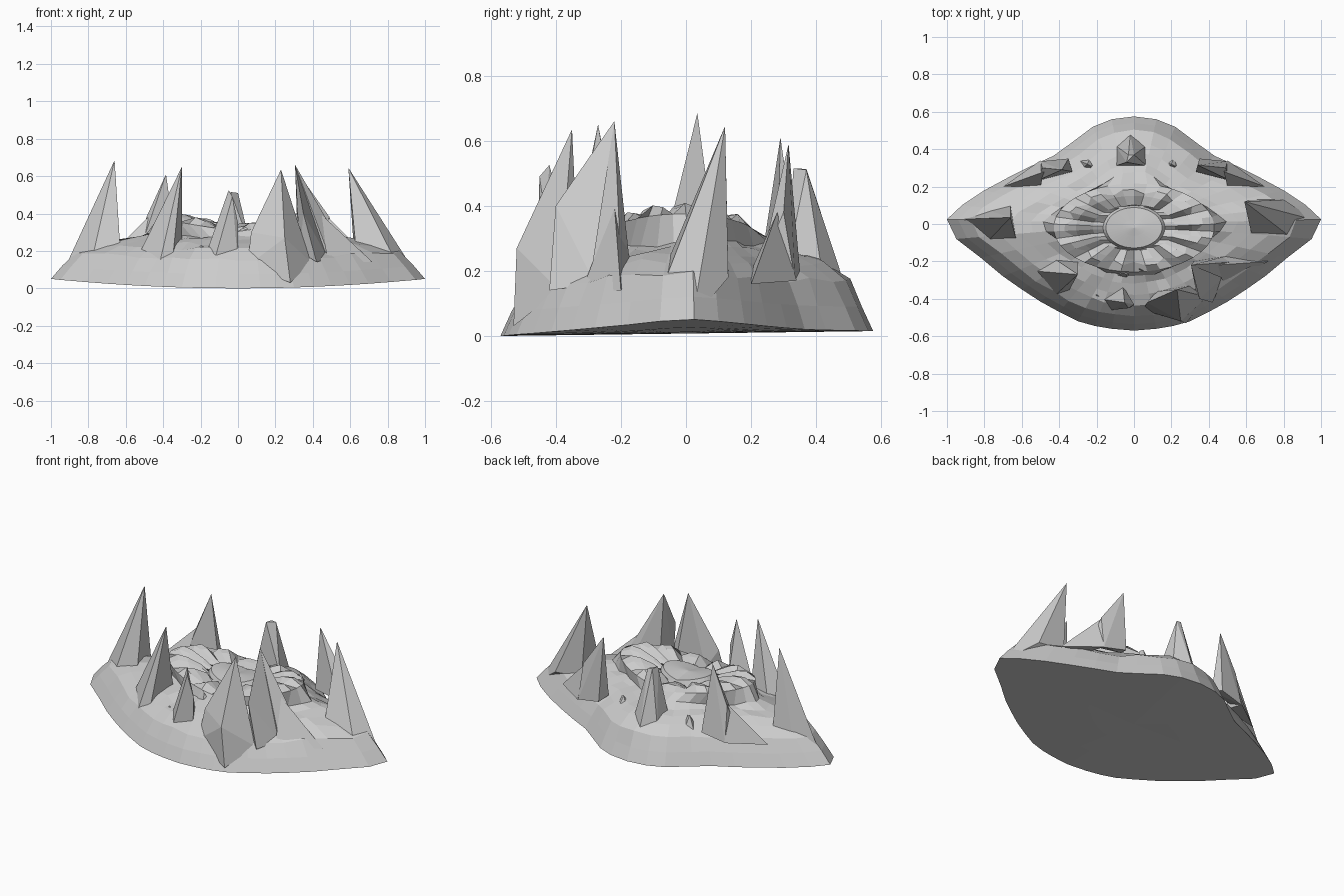
import bpy, bmesh, math, random

if "Cube" in bpy.data.objects:
    bpy.data.objects.remove(bpy.data.objects["Cube"])

random.seed(4)
grey = bpy.data.materials.new("rock grey")
grey.diffuse_color = (0.6, 0.6, 0.6, 1)
grey.use_nodes = True
grey.node_tree.nodes["Principled BSDF"].inputs["Base Color"].default_value = grey.diffuse_color


def finish(bm, name):
    bmesh.ops.recalc_face_normals(bm, faces=bm.faces)
    mesh = bpy.data.meshes.new(name)
    bm.to_mesh(mesh)
    bm.free()
    mesh.materials.append(grey)
    obj = bpy.data.objects.new(name, mesh)
    bpy.context.collection.objects.link(obj)


# Lens shaped outline, right half from front to back, then mirrored
half = [(0, -.57), (.12, -.56), (.21, -.545), (.3, -.52), (.4, -.47), (.5, -.415), (.6, -.35),
        (.7, -.28), (.82, -.18), (.95, -.08), (1, .025), (.92, .1), (.8, .18), (.67, .25),
        (.55, .31), (.43, .365), (.34, .43), (.22, .52), (.12, .56), (0, .575)]
outline = half + [(-x, y) for x, y in reversed(half[1:-1])]


def underside(x, y):
    return .043 * x * x + .015 * (y + .575) / 1.15


# Height above the underside for each scale of the outline
rings = [(1, 0), (.94, .075), (.87, .155), (.76, .205), (.66, .235), (.56, .25), (.49, .27),
         (.43, .3), (.37, .33), (.31, .325), (.22, .31), (.165, .295), (.15, .32), (.06, .33)]

# Ground rising to a petalled crater in the middle
bm = bmesh.new()
n = len(outline)
loops = []
for t, h in rings:
    loop = []
    for i, (ox, oy) in enumerate(outline):
        s, z = t, h
        if t < .45:                          # rounder crater, higher at its two sides
            a = -math.pi / 2 + math.tau * i / n
            if .2 < t < .4:                  # notches between the petals
                s *= (.9, 1, 1.01)[i % 3] if t > .35 else 1
                z += (-.03, .005, -.005)[i % 3]
            z += .06 * abs(math.cos(a)) * min(1, t / .3)
            x, y = s * math.cos(a), s * math.sin(a) * (.55 if t > .2 else .72) - .02
        else:
            if t < .9:
                s += random.uniform(-.01, .01)
                z += random.uniform(-.01, .01)
            x, y = ox * s, oy * s
        loop.append(bm.verts.new((x, y, z + underside(x, y))))
    loops.append(loop)
for t in (.66, .33):                         # curved underside
    loops.insert(0, [bm.verts.new((x * t, y * t, underside(x * t, y * t))) for x, y in outline])
for a, b in zip(loops, loops[1:]):
    for i in range(n):
        j = (i + 1) % n
        bm.faces.new((a[i], a[j], b[j], b[i]))
for loop, c in ((loops[0], (0, 0, .0075)), (loops[-1], (0, -.02, .345))):
    c = bm.verts.new(c)
    for i in range(n):
        bm.faces.new((loop[i], loop[(i + 1) % n], c))
finish(bm, "crater_ground")


def shard(name, *points):
    """Faceted rock through the given corner points."""
    bm = bmesh.new()
    verts = [bm.verts.new(p) for p in points]
    bmesh.ops.convex_hull(bm, input=verts)
    loose = [v for v in bm.verts if not v.link_faces]
    bmesh.ops.delete(bm, geom=loose, context='VERTS')
    finish(bm, name)


# Tall spikes, first point is the tip
shard("left_spike", (-.66, .035, .685), (-.93, .025, .1), (-.77, .07, .2), (-.66, .1, .2),
      (-.63, -.08, .22), (-.77, -.08, .2), (-.77, .02, .25))
shard("right_spike", (.59, .12, .645), (.97, .02, .05), (.8, .13, .18), (.62, .13, .2),
      (.63, -.06, .22), (.85, -.08, .13))
shard("front_left_spike", (-.3, -.27, .65), (-.55, -.25, .14), (-.42, -.38, .13),
      (-.35, -.36, .15), (-.3, -.2, .24), (-.42, -.19, .23))
tip = (.305, -.22, .66)
shard("front_right_spike", tip, (.42, -.42, .14), (.35, -.4, .4), (.33, -.35, .2),
      (.32, -.2, .24), (.48, -.28, .16))
shard("front_right_spike_back", tip, (.56, -.2, .22), (.5, -.3, .14), (.32, -.2, .24),
      (.5, -.17, .2))
shard("front_right_spike_foot", (.44, -.22, .4), (.72, -.2, .14), (.48, -.32, .14),
      (.5, -.16, .2))
shard("front_spike", (.23, -.35, .635), (.25, -.52, .27), (.28, -.53, .03), (.07, -.42, .3),
      (.05, -.46, .12), (.39, -.39, .14), (.3, -.33, .2), (.12, -.36, .2))
shard("front_centre_spike", (-.05, -.42, .525), (-.03, -.45, .49), (-.19, -.4, .13),
      (0, -.44, .13), (0, -.43, .35), (-.06, -.33, .22), (-.12, -.46, .17))

# Back spikes with a low foot running outwards along the rim
for side, sx, tip in (("left", -1, (-.385, .29, .61)), ("right", 1, (.34, .315, .59))):
    shard(f"back_{side}_spike", tip, (sx * .5, .335, .17), (sx * .35, .35, .2),
          (sx * .33, .28, .22), (sx * .52, .23, .22), (sx * .49, .3, .38))
    shard(f"back_{side}_foot", (sx * .48, .28, .38), (sx * .7, .2, .16), (sx * .5, .34, .17),
          (sx * .5, .2, .2))
shard("back_stub", (-.04, .33, .515), (0, .37, .51), (-.03, .37, .513), (-.1, .42, .18),
      (.07, .42, .18), (-.02, .48, .18), (.07, .31, .22), (-.1, .31, .22))

# Low rocks around the crater
for i, (x, y, z) in enumerate([(-.25, .32, .27), (.2, .32, .27), (-.2, -.38, .23),
                               (-.06, -.26, .32), (.03, -.24, .33)]):
    pts = [(x + .06 * math.cos(a) * random.uniform(.7, 1.1),
            y + .045 * math.sin(a) * random.uniform(.7, 1.1), z - .09)
           for a in (0, 1.3, 2.6, 3.9, 5.1)]
    shard(f"low_rock_{i + 1}", (x, y, z), (x + .02, y - .01, z - .01), *pts)
